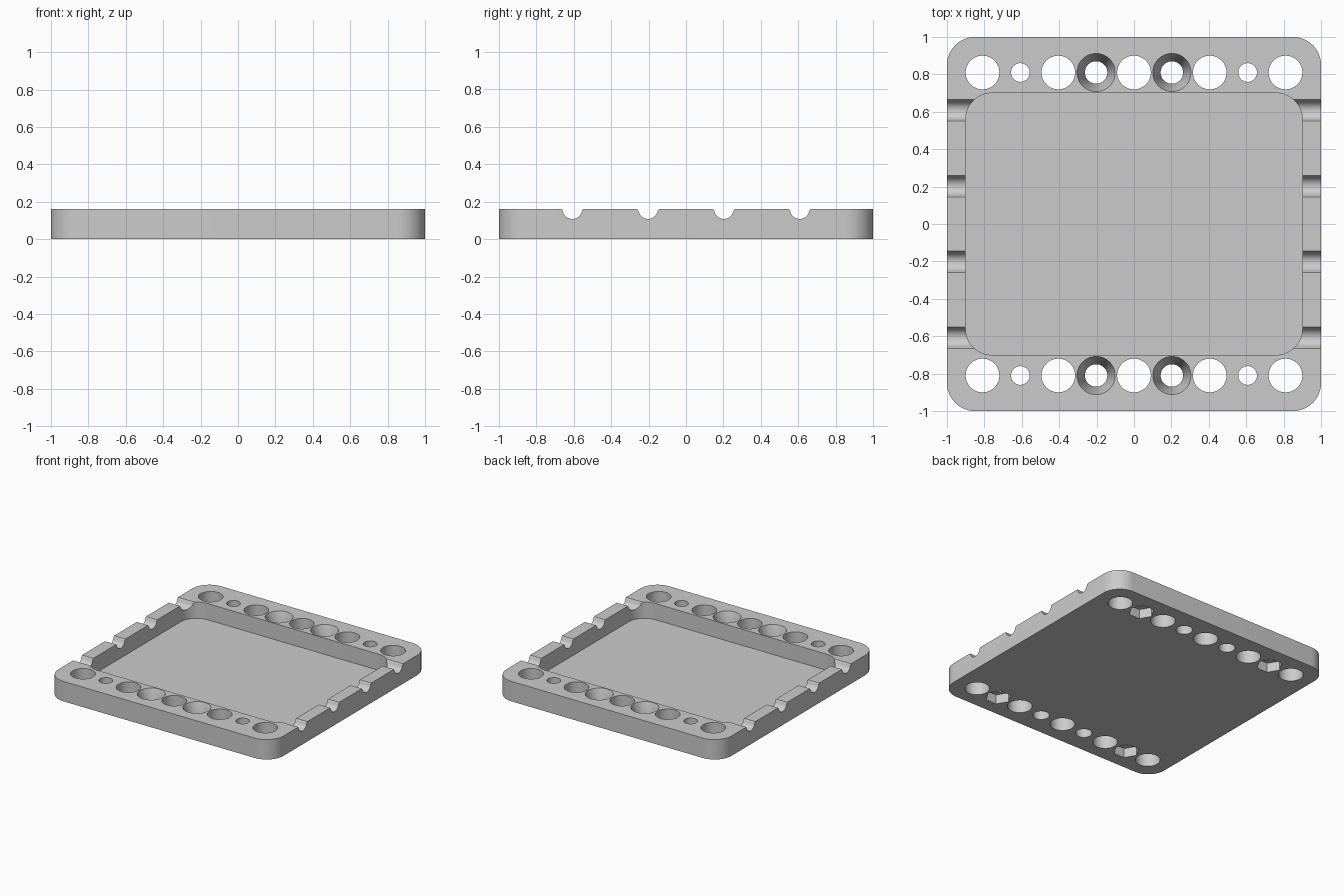
import bpy
import bmesh
from math import sin, cos, pi, radians

if "Cube" in bpy.data.objects:
    bpy.data.objects.remove(bpy.data.objects["Cube"], do_unlink=True)

grey = bpy.data.materials.new("light_grey")
grey.use_nodes = True
colour = (0.6, 0.6, 0.6, 1)
grey.diffuse_color = colour
grey.node_tree.nodes["Principled BSDF"].inputs["Base Color"].default_value = colour

HEIGHT = 0.16
ROW_Y = 0.81
PITCH = 0.2025


def loft(name, rings):
    """Closed solid through rings of equal point count."""
    bm = bmesh.new()
    loops = [[bm.verts.new(p) for p in ring] for ring in rings]
    count = len(loops[0])
    for low, high in zip(loops, loops[1:]):
        for i in range(count):
            j = (i + 1) % count
            bm.faces.new((low[i], low[j], high[j], high[i]))
    bm.faces.new(loops[0][::-1])
    bm.faces.new(loops[-1])
    bmesh.ops.recalc_face_normals(bm, faces=bm.faces)
    mesh = bpy.data.meshes.new(name)
    bm.to_mesh(mesh)
    bm.free()
    mesh.materials.append(grey)
    obj = bpy.data.objects.new(name, mesh)
    bpy.context.collection.objects.link(obj)
    return obj


def rounded_block(name, hx, hy, radius, z0, z1, steps=12):
    outline = []
    for k, (sx, sy) in enumerate(((1, 1), (-1, 1), (-1, -1), (1, -1))):
        for i in range(steps + 1):
            a = pi / 2 * (k + i / steps)
            outline.append((sx * (hx - radius) + radius * cos(a),
                            sy * (hy - radius) + radius * sin(a)))
    return loft(name, [[(x, y, z) for x, y in outline] for z in (z0, z1)])


def turned(name, x, y, profile, sides=48):
    """Upright round or polygonal cutter from (z, radius) steps."""
    angles = [2 * pi * i / sides for i in range(sides)]
    return loft(name, [[(x + r * cos(a), y + r * sin(a), z) for a in angles]
                       for z, r in profile])


plate = rounded_block("tray_plate", 1, 1, 0.15, 0, HEIGHT)


def cut(cutter):
    cutter.hide_render = True
    mod = plate.modifiers.new("cut", 'BOOLEAN')
    mod.operation = 'DIFFERENCE'
    mod.solver = 'EXACT'
    mod.object = cutter
    bpy.context.view_layer.objects.active = plate
    bpy.ops.object.modifier_apply(modifier=mod.name)
    bpy.data.objects.remove(cutter, do_unlink=True)


# Shallow-floored central pocket
cut(rounded_block("pocket_cutter", 0.9, 0.7, 0.14, 0.03, 0.3))

# Wire grooves across both side walls, slightly flared at the top
for step in (-3, -1, 1, 3):
    y = step * PITCH
    arc = [(0.052 * cos(pi + pi * i / 20), HEIGHT + 0.052 * sin(pi + pi * i / 20))
           for i in range(1, 20)]
    section = [(-0.06, 0.2), (-0.058, HEIGHT)] + arc + [(0.058, HEIGHT), (0.06, 0.2)]
    cut(loft("groove_cutter", [[(x, y + u, z) for u, z in section] for x in (-1.1, 1.1)]))

# Rows of holes along the front and back rims
through = [(-0.1, 0.09), (0.3, 0.09)]
screw = [(-0.1, 0.05), (0.3, 0.05)]
countersunk = [(-0.1, 0.06), (0.03, 0.06), (HEIGHT, 0.102), (0.2, 0.102)]
nut_recess = [(-0.1, 0.095), (0.075, 0.095)]
for y in (-ROW_Y, ROW_Y):
    for step in range(-4, 5):
        x = step * PITCH
        if step % 2 == 0:
            cut(turned("hole_cutter", x, y, through))
        elif abs(step) == 1:
            cut(turned("countersink_cutter", x, y, countersunk))
        else:
            cut(turned("screw_cutter", x, y, screw))
            cut(turned("nut_cutter", x, y, nut_recess, sides=6))

# Smooth curved walls, sharp rims
bpy.ops.object.select_all(action='DESELECT')
plate.select_set(True)
bpy.context.view_layer.objects.active = plate
bpy.ops.object.shade_smooth_by_angle(angle=radians(30))
